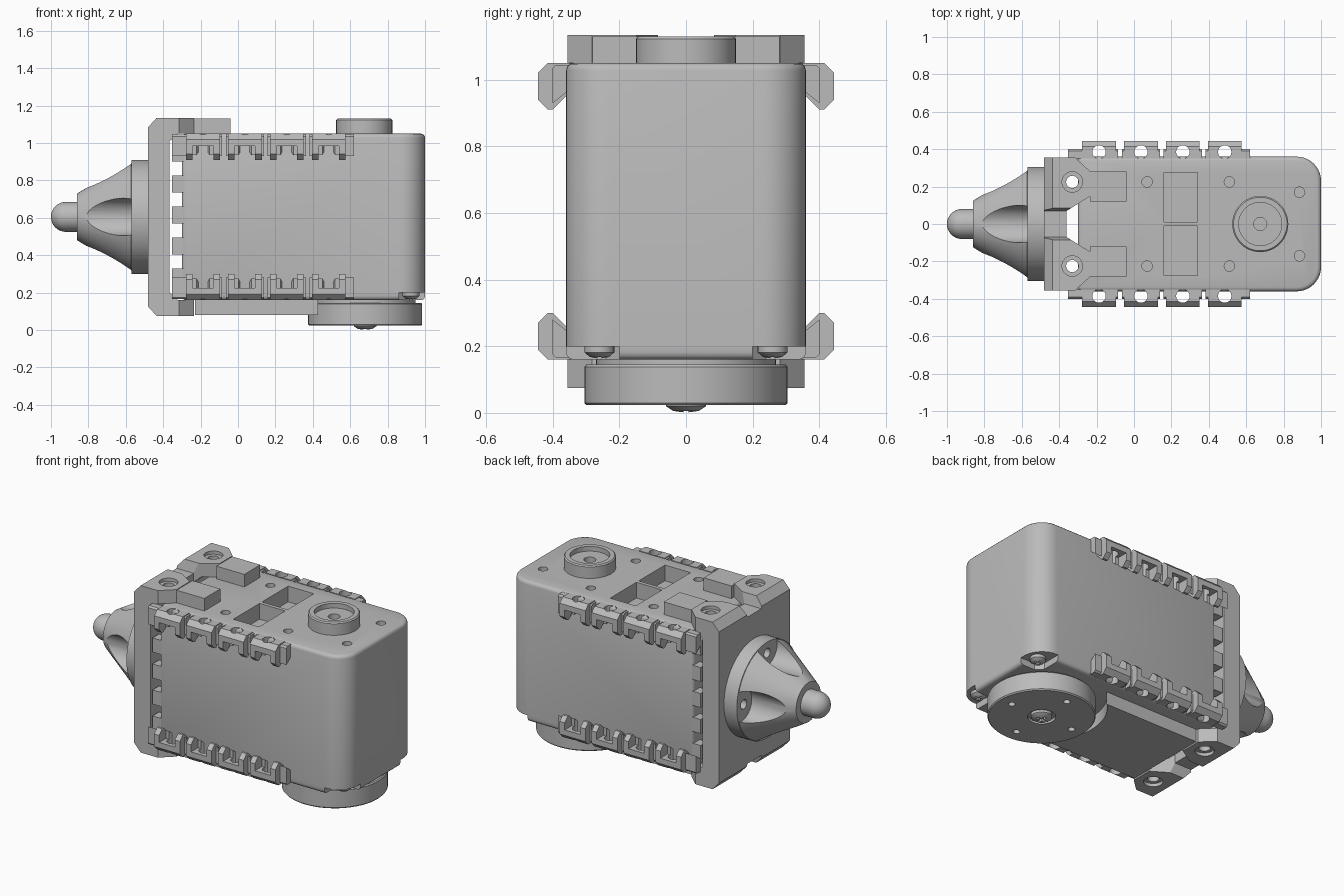
import bpy, bmesh, math
from mathutils import Matrix, Vector

cube = bpy.data.objects.get("Cube")
if cube:
    bpy.data.objects.remove(cube, do_unlink=True)

grey = bpy.data.materials.new("plain grey")
grey.use_nodes = True
COLOUR = (0.5, 0.5, 0.5, 1)
grey.diffuse_color = COLOUR
grey.node_tree.nodes["Principled BSDF"].inputs["Base Color"].default_value = COLOUR

MID = 0.605   # height of the symmetry plane of the case


def make(name, bm):
    bmesh.ops.recalc_face_normals(bm, faces=bm.faces)
    mesh = bpy.data.meshes.new(name)
    bm.to_mesh(mesh)
    bm.free()
    mesh.materials.append(grey)
    ob = bpy.data.objects.new(name, mesh)
    bpy.context.collection.objects.link(ob)
    return ob


def prism(name, pts, axis, a, b):
    """Extrude a 2D outline along an axis from a to b."""
    place = {"x": lambda u, v, w: (w, u, v),
             "y": lambda u, v, w: (u, w, v),
             "z": lambda u, v, w: (u, v, w)}[axis]
    bm = bmesh.new()
    low = [bm.verts.new(place(u, v, a)) for u, v in pts]
    high = [bm.verts.new(place(u, v, b)) for u, v in pts]
    bm.faces.new(low)
    bm.faces.new(high)
    n = len(pts)
    for i in range(n):
        j = (i + 1) % n
        bm.faces.new((low[i], low[j], high[j], high[i]))
    return make(name, bm)


def box(name, x, y, z):
    return prism(name, [(x[0], y[0]), (x[1], y[0]), (x[1], y[1]), (x[0], y[1])], "z", *z)


def arc(cx, cy, r, start, end, n):
    angles = [math.radians(start + (end - start) * i / n) for i in range(n + 1)]
    return [(cx + r * math.cos(t), cy + r * math.sin(t)) for t in angles]


def rod(cx, cy, r, axis, a, b, n=24):
    return prism("rod", arc(cx, cy, r, 0, 360, n)[:-1], axis, a, b)


def lathe(name, profile, centre, axis="z", steps=48):
    """Spin (radius, height) points about an axis through centre."""
    bm = bmesh.new()
    verts = [bm.verts.new((r, 0, h)) for r, h in profile]
    edges = [bm.edges.new(pair) for pair in zip(verts, verts[1:])]
    bmesh.ops.spin(bm, geom=verts + edges, cent=(0, 0, 0), axis=(0, 0, 1),
                   angle=math.tau, steps=steps)
    bmesh.ops.remove_doubles(bm, verts=bm.verts, dist=1e-4)
    if axis == "x":
        bm.transform(Matrix.Rotation(math.pi / 2, 4, "Y"))
    bmesh.ops.translate(bm, verts=bm.verts, vec=Vector(centre))
    return make(name, bm)


def bake(ob):
    graph = bpy.context.evaluated_depsgraph_get()
    mesh = bpy.data.meshes.new_from_object(ob.evaluated_get(graph))
    ob.modifiers.clear()
    ob.data = mesh


def cut(ob, *cutters):
    for c in cutters:
        mod = ob.modifiers.new("cut", "BOOLEAN")
        mod.operation, mod.solver, mod.object = "DIFFERENCE", "EXACT", c
        bake(ob)
        bpy.data.objects.remove(c, do_unlink=True)
    return ob


def copy(ob, name, matrix):
    new = ob.copy()
    new.data = ob.data.copy()
    new.name = name
    new.data.transform(matrix)
    if matrix.determinant() < 0:
        new.data.flip_normals()
    bpy.context.collection.objects.link(new)
    return new


def mirror(ob, name, y=1, z=1):
    return copy(ob, name, Matrix.Translation((0, 0, MID - MID * z)) @ Matrix.Diagonal((1, y, z, 1)))


# Case with rounded end, pockets, small holes and screw recesses
outline = [(-0.3, -0.36)] + arc(0.87, -0.23, 0.13, -90, 0, 10) \
    + arc(0.87, 0.23, 0.13, 0, 90, 10) + [(-0.3, 0.36)]
case = prism("case", outline, "z", 0.16, 1.05)
bev = case.modifiers.new("bevel", "BEVEL")
bev.width, bev.segments, bev.limit_method = 0.022, 3, "ANGLE"
bev.angle_limit = math.radians(40)
bake(case)
recess = [(0.9, 0.2), (1.1, 0.2), (1.1, 0.5), (0.86, 0.5), (0.86, 0.24)]
for s in (1, -1):
    cut(case, box("pocket", (0.16, 0.34), sorted((s * 0.012, s * 0.275)), (0.95, 1.2)),
        prism("recess", [(x, s * y) for x, y in recess], "z", 0, 0.2),
        *[rod(x, s * y, 0.028, "z", 1.0, 1.2, 16)
          for x, y in ((0.07, 0.225), (0.51, 0.225), (0.885, 0.17))])
    box("connector_block", (-0.235, -0.04), sorted((s * 0.12, s * 0.28)), (1.04, 1.13))

# Case end strips: small lugs facing the bracket
for s in (1, -1):
    for i in range(5):
        z = 0.24 + i * 0.165
        box("end_lug", (-0.352, -0.29), sorted((s * 0.29, s * 0.355)), (z, z + 0.09))

# Rail of hooks: one corner, then mirrored to the other three
hook_profile = [(0.35, 1.05), (0.415, 1.05), (0.445, 1.02), (0.445, 0.94),
                (0.415, 0.91), (0.4, 0.91), (0.35, 0.96)]
link_profile = [(0.35, 1.045), (0.39, 1.045), (0.4, 1.035), (0.4, 0.93), (0.35, 0.97)]
HOOKS = [-0.187 + 0.224 * i for i in range(4)]
HALF = 0.09
pieces = []
for x in HOOKS:
    hook = prism("hook", hook_profile, "x", x - HALF, x + HALF)
    cut(hook, box("window", (x - 0.055, x + 0.055), (0.375, 0.5), (0.85, 0.985)),
        rod(x, 0.385, 0.036, "z", 0.8, 1.2, 20))
    pieces.append(hook)
    pieces.append(prism("link", link_profile, "x", x + HALF, x + HALF + 0.012))
    pieces.append(prism("link", link_profile, "x", x - HALF - 0.012, x - HALF))
pieces.append(prism("link", link_profile, "x", -0.352, HOOKS[0] - HALF - 0.012))
pieces.append(prism("link", link_profile, "x", HOOKS[-1] + HALF + 0.012, 0.62))
for y, side in ((1, "back"), (-1, "front")):
    for z, level in ((1, "top"), (-1, "bottom")):
        for p in pieces:
            mirror(p, f"{side}_{level}_rail_{p.name.split('.')[0]}", y, z)
for p in pieces:
    bpy.data.objects.remove(p, do_unlink=True)

# Bracket: upright plate with two ears above and two below
half = [(-0.48, 1.085), (-0.435, 1.135), (-0.235, 1.135), (-0.235, 1.05), (-0.32, 1.05), (-0.365, 1.01)]
profile = half + [(x, 2 * MID - z) for x, z in reversed(half)]
bracket = prism("bracket", profile, "y", -0.355, 0.355)
cut(bracket, prism("gap", [(-0.36, -0.07), (-0.2, -0.17), (-0.2, 0.17), (-0.36, 0.07)], "z", 0, 1.3))
for z in (1, -1):
    notch = [(-0.07, MID + z * 0.465), (0.07, MID + z * 0.465), (0.1, MID + z * 0.6), (-0.1, MID + z * 0.6)]
    cut(bracket, prism("notch", notch, "x", -0.6, -0.3))
for s in (1, -1):
    corner = [(-0.32, s * 0.36), (-0.2, s * 0.36), (-0.2, s * 0.25)]
    cut(bracket, prism("corner", corner, "z", 0, 1.3),
        rod(-0.33, s * 0.225, 0.055, "z", 1.115, 1.3),
        rod(-0.33, s * 0.225, 0.055, "z", -0.1, 0.095),
        rod(-0.33, s * 0.225, 0.033, "z", 1.0, 1.3),
        rod(-0.33, s * 0.225, 0.033, "z", -0.1, 0.2))

# Finger: flange, scalloped cone and round tip
finger = lathe("finger_cone", [(0, -0.475), (0.305, -0.475), (0.305, -0.57), (0.3, -0.571),
                               (0.125, -0.86), (0, -0.86)], (0, 0, MID), "x", 64)
for y, z in ((1, 0), (-1, 0), (0, 1), (0, -1)):
    cut(finger, rod(y * 0.255, MID + z * 0.255, 0.1, "x", -1, -0.57, 40),
        rod(y * 0.235, MID + z * 0.235, 0.03, "x", -0.7, -0.5, 16))
lathe("finger_tip", [(0, -0.85), (0.08, -0.85)]
      + [(r, h) for r, h in arc(0, -0.92, 0.08, 0, -90, 10)], (0, 0, MID), "x", 32)

# Output disc below, idler boss above
disc = lathe("output_disc", [(0, 0.17), (0.27, 0.17), (0.27, 0.145), (0.299, 0.145), (0.305, 0.138),
                             (0.305, 0.03), (0.299, 0.023), (0.08, 0.023), (0.08, 0.04), (0, 0.04)],
             (0.68, 0, 0), steps=64)
for x, y in ((1, 0), (-1, 0), (0, 1), (0, -1)):
    cut(disc, rod(0.68 + x * 0.22, y * 0.22, 0.02, "z", -0.1, 0.07, 16))
lathe("idler_boss", [(0, 1.03), (0.15, 1.03), (0.15, 1.123), (0.143, 1.13), (0.115, 1.13),
                     (0.115, 1.1), (0.035, 1.1), (0.035, 1.06), (0, 1.06)], (0.675, 0, 0))


# Screws with cross slots, heads facing down
def screw(name, x, y, z, r):
    head = lathe(name, [(0, 0.05), (r, 0.05), (r, 0.02), (r * 0.65, 0.006), (0, 0)], (x, y, z), steps=24)
    a, b = r * 0.55, r * 0.13
    cut(head, box("slot", (x - a, x + a), (y - b, y + b), (z - 0.1, z + 0.02)),
        box("slot", (x - b, x + b), (y - a, y + a), (z - 0.1, z + 0.02)))


screw("disc_screw", 0.68, 0, 0, 0.06)
for s in (1, -1):
    screw("case_screw", 0.925, s * 0.26, 0.162, 0.045)

# Bottom cover with a concave end around the disc
cover = box("bottom_cover", (-0.23, 0.5), (-0.27, 0.27), (0.08, 0.17))
cut(cover, rod(0.68, 0, 0.37, "z", 0, 0.3, 64))

# Smooth curves, sharp edges
for ob in bpy.context.collection.objects:
    if ob.type == "MESH" and grey.name in ob.data.materials:
        ob.data.shade_smooth()
        ob.data.set_sharp_from_angle(angle=math.radians(32))
